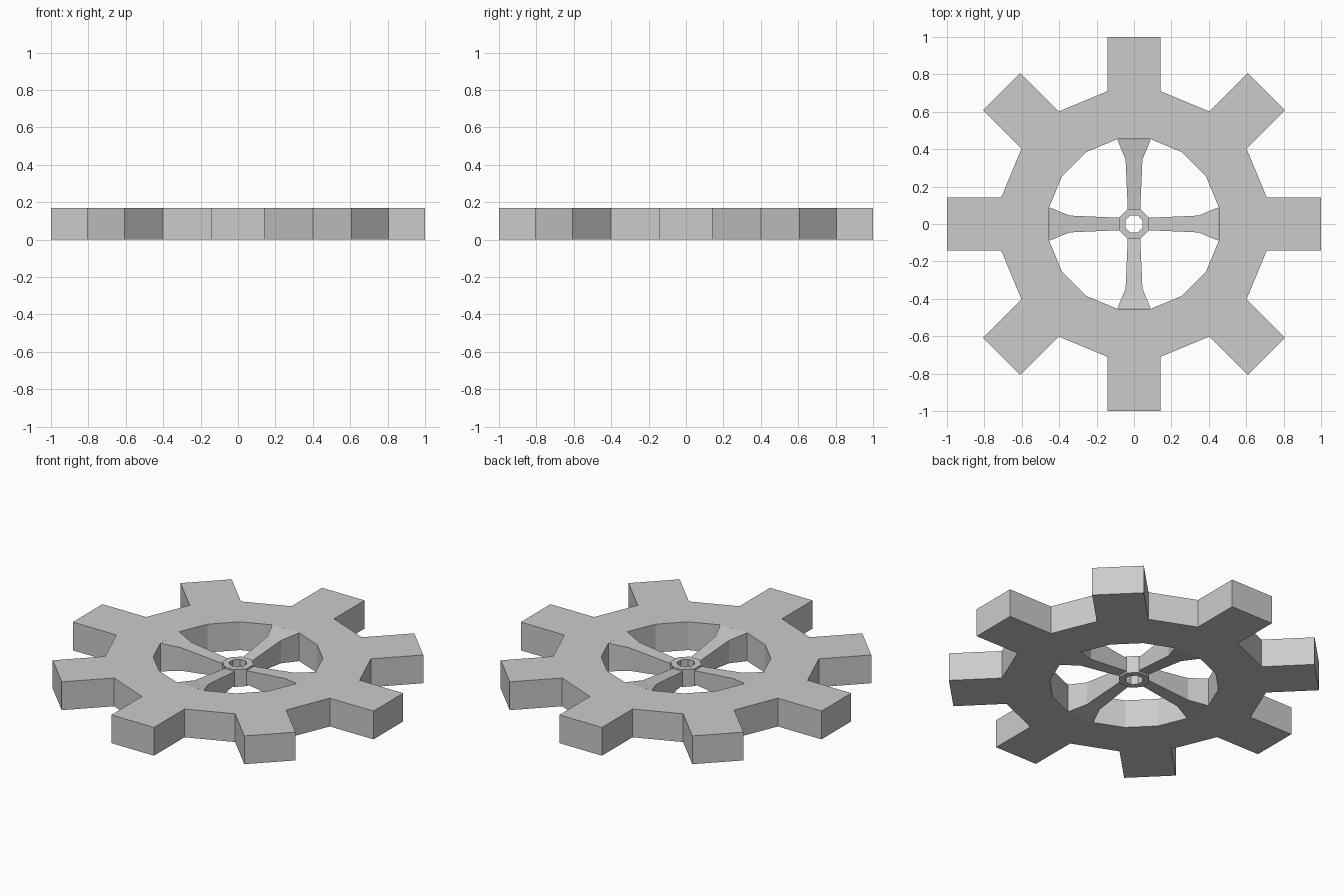
import bpy, bmesh, math
from mathutils import Matrix, Vector

cube = bpy.data.objects.get("Cube")
if cube:
    bpy.data.objects.remove(cube, do_unlink=True)

THICK = 0.17
MID = THICK / 2

grey = bpy.data.materials.new("plain_grey")
grey.use_nodes = True
colour = (0.6, 0.6, 0.6, 1)
grey.diffuse_color = colour
grey.node_tree.nodes["Principled BSDF"].inputs["Base Color"].default_value = colour


def finish(name, bm):
    bmesh.ops.recalc_face_normals(bm, faces=bm.faces)
    mesh = bpy.data.meshes.new(name)
    bm.to_mesh(mesh)
    bm.free()
    mesh.materials.append(grey)
    obj = bpy.data.objects.new(name, mesh)
    bpy.context.collection.objects.link(obj)
    return obj


def ring(bm, sides, inner, outer, z0, z1):
    """Faceted ring with flat sides on the axes; returns its outer wall faces."""
    loops = []
    for r, z in ((inner, z0), (outer, z0), (outer, z1), (inner, z1)):
        angles = [(i - 0.5) * math.tau / sides for i in range(sides)]
        loops.append([bm.verts.new((r * math.cos(a), r * math.sin(a), z)) for a in angles])
    walls = []
    for k in range(4):
        a, b = loops[k], loops[(k + 1) % 4]
        for i in range(sides):
            j = (i + 1) % sides
            face = bm.faces.new((a[i], a[j], b[j], b[i]))
            if k == 1:
                walls.append(face)
    return walls


# Rim, with every second outer wall pulled out into a tooth
bm = bmesh.new()
walls = ring(bm, 16, 0.462, 0.724, 0, THICK)
bm.normal_update()
for face in walls[::2]:
    direction = face.calc_center_median()
    direction.z = 0
    step = direction.normalized() * (1 - direction.length)
    out = bmesh.ops.extrude_discrete_faces(bm, faces=[face])["faces"][0]
    bmesh.ops.translate(bm, verts=out.verts, vec=step)
finish("toothed_rim", bm)

# Hub
bm = bmesh.new()
ring(bm, 8, 0.05, 0.087, 0.033, THICK - 0.033)
finish("hub", bm)

# Spokes: flared and deepened towards the rim (distance, half width, half height)
sections = ((0.07, 0.033, 0.04), (0.345, 0.045, 0.069), (0.453, 0.09, MID))
for n, name in enumerate(("left", "back", "right", "front")):
    bm = bmesh.new()
    rows = [[bm.verts.new((x, w * sy, MID + h * sz))
             for sy, sz in ((-1, -1), (1, -1), (1, 1), (-1, 1))] for x, w, h in sections]
    for a, b in zip(rows, rows[1:]):
        for i in range(4):
            j = (i + 1) % 4
            bm.faces.new((a[i], a[j], b[j], b[i]))
    bm.transform(Matrix.Rotation(n * math.pi / 2, 4, "Z"))
    finish(name + "_spoke", bm)
